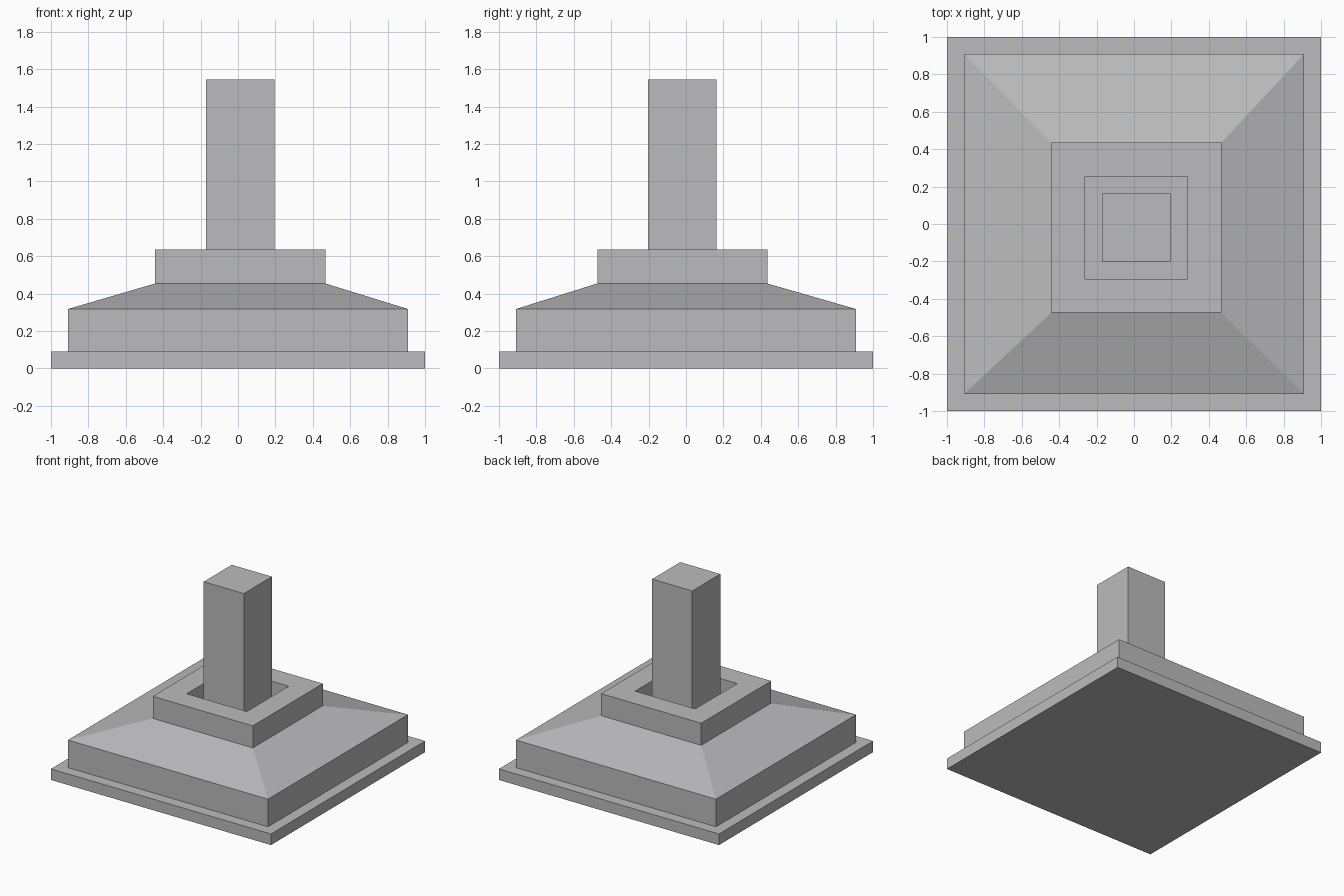
import bpy, bmesh

if "Cube" in bpy.data.objects:
    bpy.data.objects.remove(bpy.data.objects["Cube"])

# One plain concrete colour for everything
concrete = bpy.data.materials.new("concrete_grey")
concrete.diffuse_color = (0.5, 0.5, 0.51, 1.0)
concrete.use_nodes = True
concrete.node_tree.nodes["Principled BSDF"].inputs["Base Color"].default_value = concrete.diffuse_color

CX, CY = 0.012, -0.02   # slightly off-centre column axis


def square_loft(name, rings):
    """Loft square rings (centre x, centre y, half width, z), capping both ends."""
    bm = bmesh.new()
    loops = []
    for x, y, h, z in rings:
        loops.append([bm.verts.new((x + sx * h, y + sy * h, z))
                      for sx, sy in ((-1, -1), (1, -1), (1, 1), (-1, 1))])
    for a, b in zip(loops, loops[1:]):
        for i in range(4):
            j = (i + 1) % 4
            bm.faces.new((a[i], a[j], b[j], b[i]))
    bm.faces.new(loops[0][::-1])
    bm.faces.new(loops[-1])
    bmesh.ops.recalc_face_normals(bm, faces=bm.faces)
    mesh = bpy.data.meshes.new(name)
    bm.to_mesh(mesh)
    bm.free()
    mesh.materials.append(concrete)
    obj = bpy.data.objects.new(name, mesh)
    bpy.context.collection.objects.link(obj)
    return obj


# Thin bedding slab
square_loft("bedding_slab", [(0, 0, 1.0, 0), (0, 0, 1.0, 0.091)])

# Footing: block, sloped shoulders, raised collar, then down into the socket
square_loft("socket_footing", [
    (0, 0, 0.909, 0.091),
    (0, 0, 0.909, 0.318),
    (CX, CY, 0.4545, 0.4545),
    (CX, CY, 0.4545, 0.636),
    (CX, CY, 0.273, 0.636),
    (CX, CY, 0.273, 0.30),
])

# Column standing in the socket
square_loft("column", [(CX, CY, 0.182, 0.30), (CX, CY, 0.182, 1.546)])
